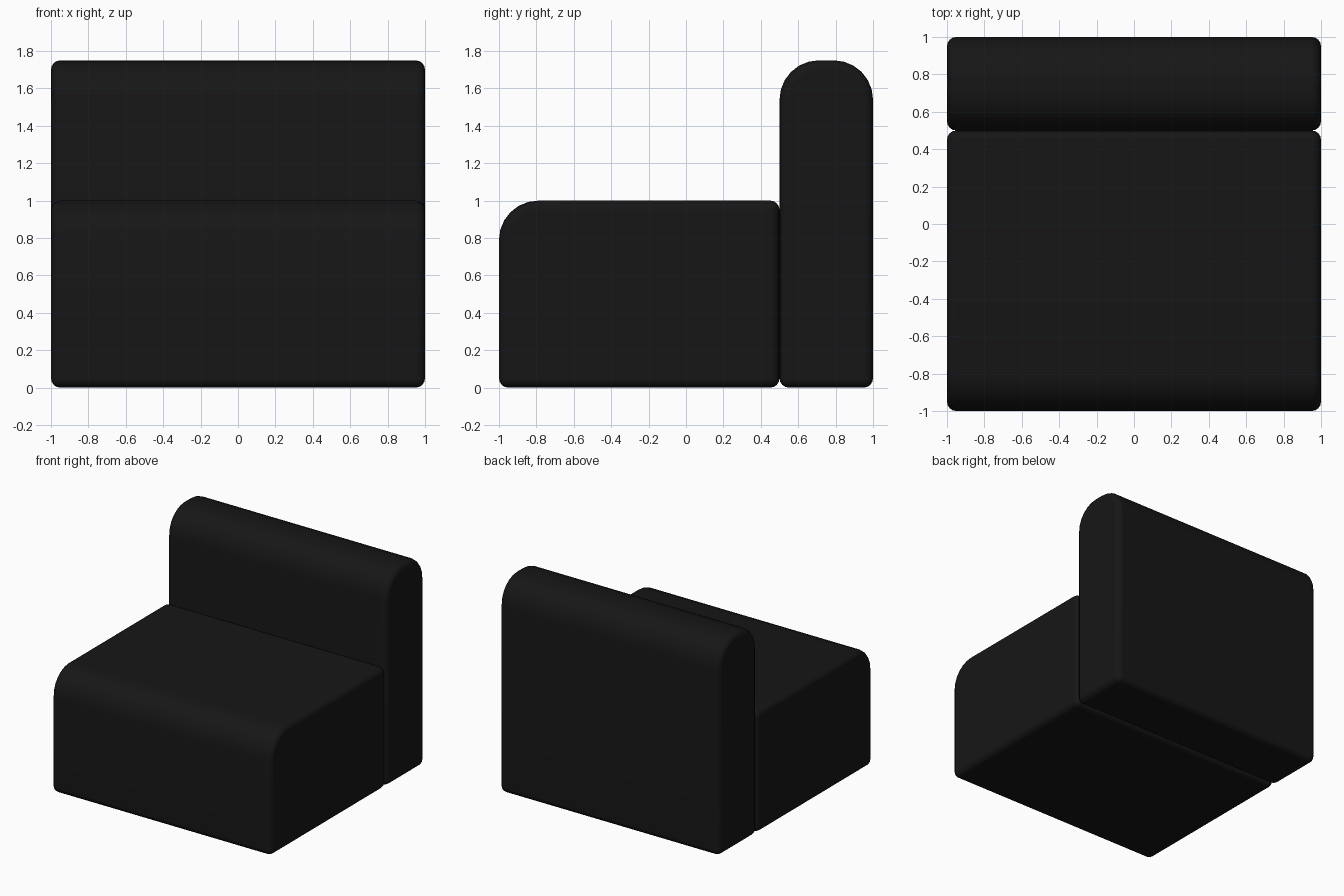
import bpy, bmesh

if "Cube" in bpy.data.objects:
    bpy.data.objects.remove(bpy.data.objects["Cube"])

fabric = bpy.data.materials.new("black_fabric")
fabric.diffuse_color = (0.008, 0.008, 0.008, 1)
fabric.use_nodes = True
fabric.node_tree.nodes["Principled BSDF"].inputs["Base Color"].default_value = fabric.diffuse_color


def cushion(name, y0, y1, height, rounded_ys):
    """Full-width block with its top edges at rounded_ys heavily rounded."""
    bm = bmesh.new()
    bmesh.ops.create_cube(bm, size=1)
    for v in bm.verts:
        v.co.x *= 2
        v.co.y = y0 + (v.co.y + 0.5) * (y1 - y0)
        v.co.z = (v.co.z + 0.5) * height
    # large rounding along the chosen top edges
    edges = [e for e in bm.edges
             if all(v.co.z > height - 0.001 for v in e.verts)
             and any(all(abs(v.co.y - y) < 0.001 for v in e.verts) for y in rounded_ys)]
    bmesh.ops.bevel(bm, geom=edges, offset=0.21, segments=6, profile=0.5, affect='EDGES')
    bmesh.ops.recalc_face_normals(bm, faces=bm.faces)
    mesh = bpy.data.meshes.new(name)
    bm.to_mesh(mesh)
    bm.free()
    mesh.materials.append(fabric)
    obj = bpy.data.objects.new(name, mesh)
    bpy.context.collection.objects.link(obj)
    for p in mesh.polygons:
        p.use_smooth = True
    # small softening on all remaining sharp edges
    bev = obj.modifiers.new("soft_edges", 'BEVEL')
    bev.width = 0.05
    bev.segments = 4
    bev.limit_method = 'ANGLE'
    bev.angle_limit = 0.6
    bev.use_clamp_overlap = False
    bev.harden_normals = True
    return obj


# seat block, rounded at the front
cushion("seat", -1.0, 0.5, 1.0, [-1.0])
# backrest, rounded on both top edges
cushion("backrest", 0.5, 1.0, 1.75, [0.5, 1.0])
